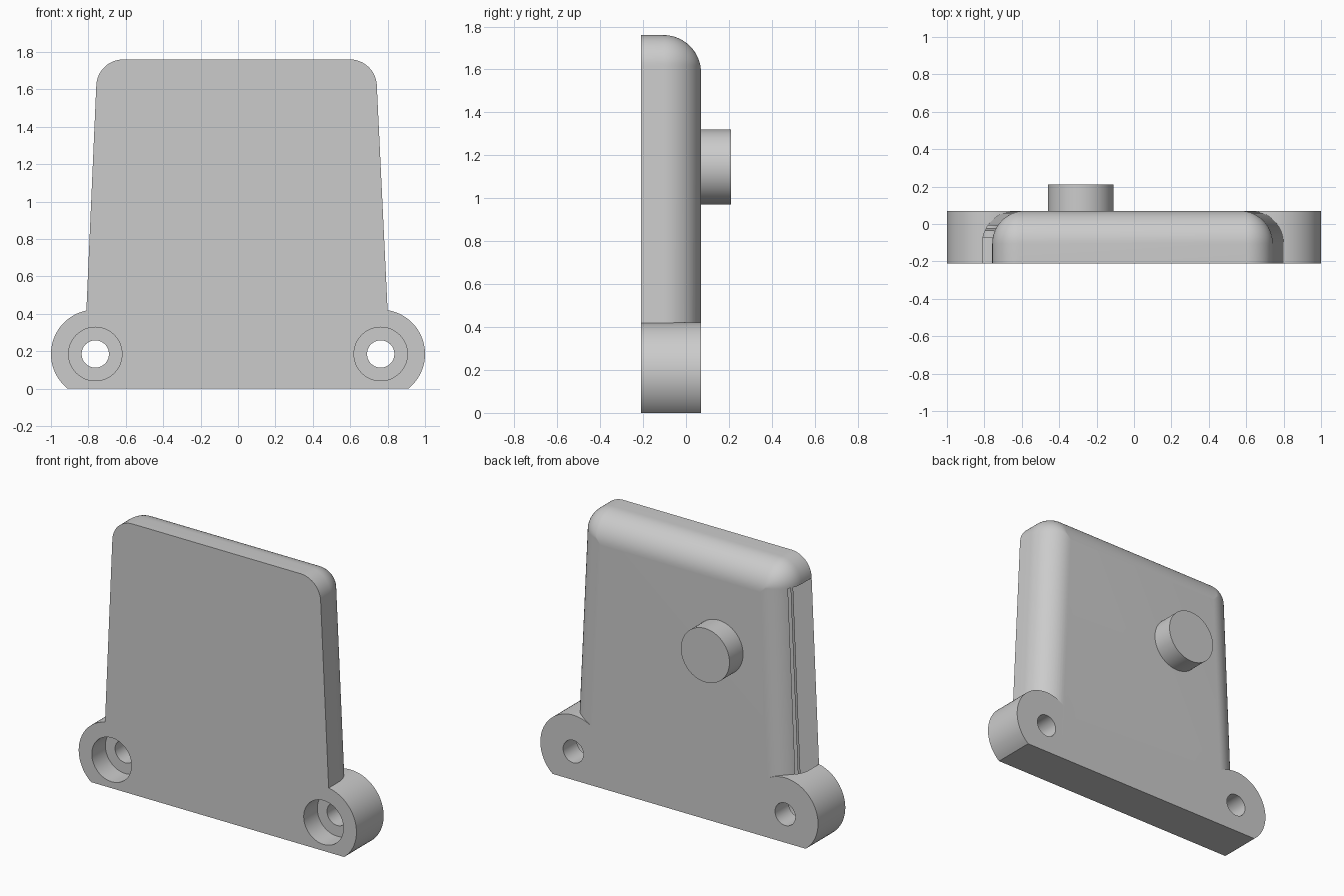
import bpy, bmesh
from math import sin, cos, pi, asin

if "Cube" in bpy.data.objects:
    bpy.data.objects.remove(bpy.data.objects["Cube"], do_unlink=True)

FRONT, BACK, TOP = -0.21, 0.07, 1.76
EAR_X, EAR_Z, EAR_R = 0.763, 0.185, 0.237

grey = bpy.data.materials.new("plain grey")
grey.use_nodes = True
grey.diffuse_color = (0.6, 0.6, 0.6, 1)
grey.node_tree.nodes["Principled BSDF"].inputs["Base Color"].default_value = (0.6, 0.6, 0.6, 1)


def loft(name, rings):
    """Closed solid through rings of (x, y, z) points, capped at both ends."""
    bm = bmesh.new()
    loops = [[bm.verts.new(p) for p in ring] for ring in rings]
    n = len(loops[0])
    for a, b in zip(loops, loops[1:]):
        for i in range(n):
            j = (i + 1) % n
            bm.faces.new((a[i], a[j], b[j], b[i]))
    bm.faces.new(loops[0])
    bm.faces.new(loops[-1])
    bmesh.ops.recalc_face_normals(bm, faces=bm.faces)
    mesh = bpy.data.meshes.new(name)
    bm.to_mesh(mesh)
    bm.free()
    mesh.materials.append(grey)
    obj = bpy.data.objects.new(name, mesh)
    bpy.context.collection.objects.link(obj)
    return obj


def disc(name, x, z, r, y0, y1, start=0.0, sweep=2 * pi, n=64):
    """Cylinder along y; a partial sweep leaves a flat chord."""
    steps = n if sweep >= 2 * pi else n - 1
    arc = [start + sweep * i / steps for i in range(n)]
    return loft(name, [[(x + r * cos(a), y, z + r * sin(a)) for a in arc] for y in (y0, y1)])


def outline(y, inset, corner=0.145, n=16):
    """Tapered plate outline with rounded top corners, inset on sides and top."""
    r = max(corner - inset, 0.004)
    zc = TOP - inset - r
    right = lambda z: 0.82 - 0.048 * z - inset
    left = lambda z: -0.829 + 0.044 * z + inset
    quarter = [pi / 2 * i / n for i in range(n + 1)]
    pts = [(right(0), y, 0)]
    pts += [(right(zc) - r + r * cos(a), y, zc + r * sin(a)) for a in quarter]
    pts += [(left(zc) + r - r * cos(a), y, zc + r * sin(a)) for a in reversed(quarter)]
    return pts + [(left(0), y, 0)]


# Tapered plate with a rounded rear edge
ROUND = 0.175
rings = [outline(FRONT, 0)]
for i in range(17):
    a = pi / 2 * i / 16
    rings.append(outline(BACK - ROUND + ROUND * sin(a), ROUND * (1 - cos(a))))
plate = loft("plate", rings)


def combine(tool, operation):
    mod = plate.modifiers.new(tool.name, "BOOLEAN")
    mod.operation, mod.solver, mod.object = operation, "EXACT", tool
    bpy.context.view_layer.objects.active = plate
    bpy.ops.object.modifier_apply(modifier=mod.name)
    bpy.data.objects.remove(tool, do_unlink=True)


# Mounting ears, flat on the ground, with counterbored screw holes
dip = asin(EAR_Z / EAR_R)
for side, s in (("left", 1), ("right", -1)):
    x = s * EAR_X
    combine(disc(side + "_ear", x, EAR_Z, EAR_R, FRONT, BACK, -dip, pi + 2 * dip), "UNION")
for side, s in (("left", 1), ("right", -1)):
    x = s * EAR_X
    combine(disc(side + "_counterbore", x, EAR_Z, 0.143, FRONT - 0.1, FRONT + 0.14), "DIFFERENCE")
    combine(disc(side + "_hole", x, EAR_Z, 0.073, FRONT - 0.1, BACK + 0.1), "DIFFERENCE")

# Round peg on the rear face
peg = disc("peg", -0.285, 1.145, 0.175, BACK - 0.01, 0.21)

bpy.ops.object.select_all(action="DESELECT")
for obj in (plate, peg):
    obj.select_set(True)
bpy.context.view_layer.objects.active = plate
bpy.ops.object.shade_smooth_by_angle()
